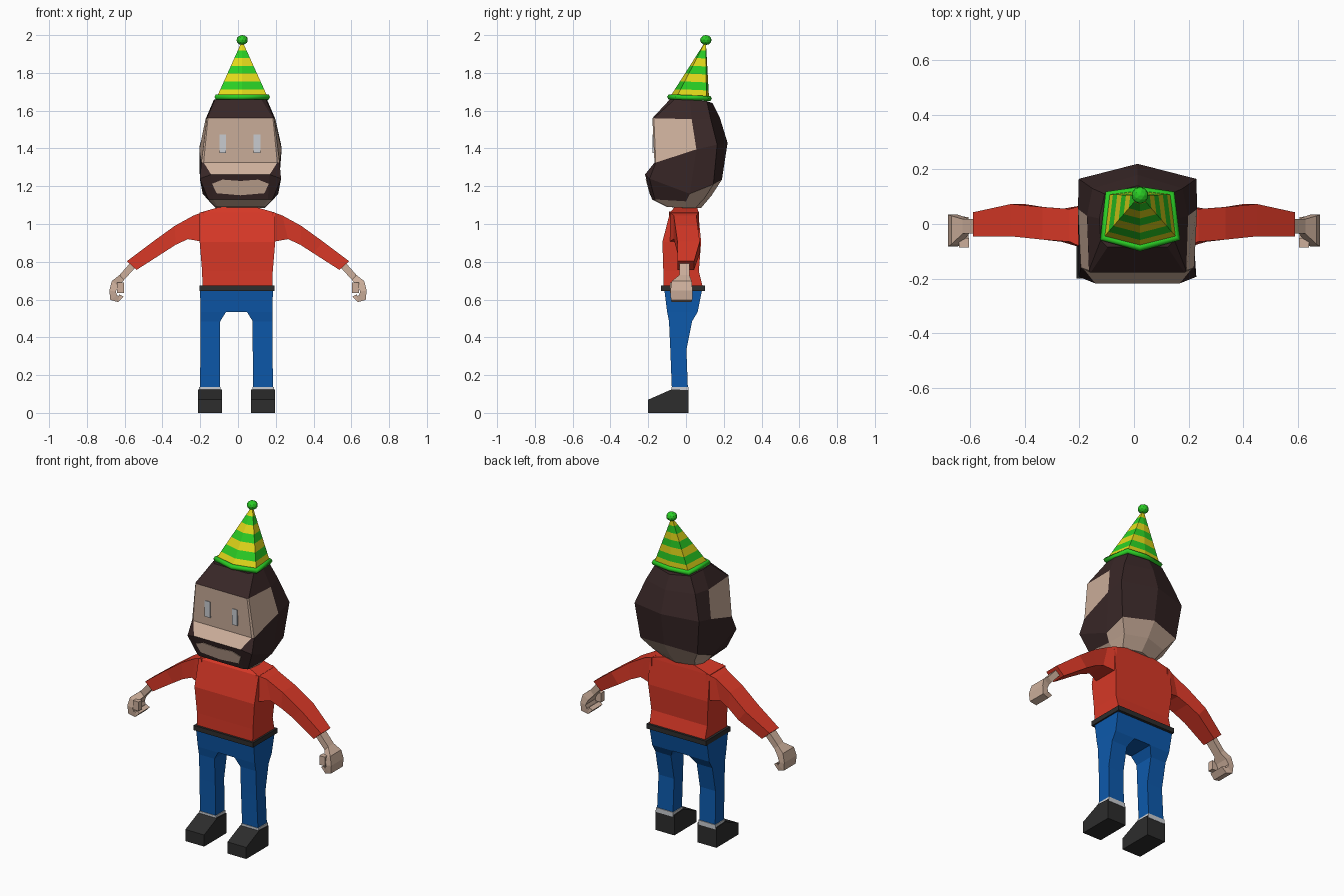
import bpy, bmesh
from mathutils import Vector

cube = bpy.data.objects.get("Cube")
if cube:
    bpy.data.objects.remove(cube)


def material(name, *rgb):
    m = bpy.data.materials.new(name)
    m.use_nodes = True
    m.diffuse_color = (*rgb, 1)
    m.node_tree.nodes["Principled BSDF"].inputs["Base Color"].default_value = (*rgb, 1)
    return m


SKIN = material("skin", .61, .43, .33)
HAIR = material("dark brown hair", .04, .02, .02)
RED = material("red sweater", .69, .04, .02)
BLUE = material("blue denim", .004, .1, .41)
BLACK = material("charcoal leather", .026, .026, .026)
GREY = material("light grey", .58, .6, .63)
GREEN = material("party green", .023, .61, .018)
YELLOW = material("party yellow", .75, .68, .01)


def finish(name, bm, mats):
    bmesh.ops.recalc_face_normals(bm, faces=bm.faces)
    me = bpy.data.meshes.new(name)
    bm.to_mesh(me)
    bm.free()
    for m in mats:
        me.materials.append(m)
    ob = bpy.data.objects.new(name, me)
    bpy.context.scene.collection.objects.link(ob)
    return ob


def loft(name, rings, mats, rule=lambda level, side: 0, caps=(0, 0)):
    """Skin a stack of equal rings; rule picks the material of each face."""
    bm = bmesh.new()
    vs = [[bm.verts.new(p) for p in ring] for ring in rings]
    n = len(rings[0])
    for i in range(len(rings) - 1):
        for j in range(n):
            k = (j + 1) % n
            f = bm.faces.new((vs[i][j], vs[i][k], vs[i + 1][k], vs[i + 1][j]))
            f.material_index = rule(i, j)
    for ring, c in ((vs[0], caps[0]), (vs[-1], caps[1])):
        bm.faces.new(ring).material_index = c
    return finish(name, bm, mats)


def rect(x0, x1, y0, y1, z):
    return [(x0, y0, z), (x1, y0, z), (x1, y1, z), (x0, y1, z)]


def box(name, x0, x1, y0, y1, z0, z1, mat):
    return loft(name, [rect(x0, x1, y0, y1, z0), rect(x0, x1, y0, y1, z1)], [mat])


# Head: each level lists front, side-front, side-middle, back corner, back ridge
HX = .013
levels = [
    [(.11, -.085, 1.66), (.135, -.06, 1.66), (.14, .02, 1.66), (.12, .11, 1.65), (0, .14, 1.64)],
    [(.172, -.178, 1.56), (.178, -.17, 1.56), (.185, .03, 1.555), (.165, .13, 1.56), (0, .18, 1.56)],
    [(.195, -.167, 1.325), (.207, -.16, 1.325), (.218, .055, 1.395), (.215, .165, 1.42), (0, .22, 1.43)],
    [(.155, -.217, 1.262), (.215, -.193, 1.24), (.2, .02, 1.16), (.19, .145, 1.21), (0, .19, 1.235)],
    [(.145, -.18, 1.13), (.17, -.165, 1.13), (.165, .0, 1.12), (.14, .1, 1.14), (0, .135, 1.15)],
    [(.12, -.1, 1.09), (.13, -.09, 1.09), (.13, .0, 1.085), (.11, .05, 1.085), (0, .08, 1.085)],
]
rings = []
for half in levels:
    mirrored = [(-x, y, z) for x, y, z in reversed(half[:-1])]
    rings.append([(x + HX, y, z) for x, y, z in half + mirrored])
FRONT, CHEEKS = {8}, {0, 1, 6, 7, 8}


def head_rule(level, side):
    if level == 1:
        return 0 if side in CHEEKS else 1
    if level == 2:
        return 0 if side in FRONT else 1
    if level == 3:
        return 1 if side in CHEEKS else 0
    return 1 if level == 0 else 0


loft("head", rings, [SKIN, HAIR], head_rule, (1, 0))

# Mouth plate lying on the sloped beard front
mouth = [(-.15, 1.213), (-.095, 1.235), (0, 1.228), (.095, 1.235), (.15, 1.213),
         (.127, 1.163), (0, 1.152), (-.127, 1.163)]


def beard_y(z):
    return -.217 + (1.262 - z) * .28


loft("mouth", [[(x + HX, beard_y(z) - d, z) for x, z in mouth] for d in (.004, -.003)], [SKIN])

for side, word in ((1, "left"), (-1, "right")):
    x = .01 + side * .091
    box(word + "_eye", x - .018, x + .018, -.178, -.169, 1.377, 1.473, GREY)

# Party hat: leaning six-sided cone with stripes, rolled brim and pompom
base = [Vector(p) for p in ((-.112, -.05, 1.672), (.022, -.085, 1.672), (.157, -.05, 1.672),
                            (.137, .108, 1.665), (.022, .122, 1.665), (-.093, .108, 1.665))]
apex = Vector((.022, .105, 1.97))
BANDS = 7
loft("party_hat", [[p.lerp(apex, i / BANDS * .97) for p in base] for i in range(BANDS + 1)],
     [YELLOW, GREEN], lambda level, side: level % 2)

curve = bpy.data.curves.new("hat_brim", "CURVE")
curve.dimensions = "3D"
curve.bevel_depth = .015
curve.bevel_resolution = 1
spline = curve.splines.new("POLY")
spline.points.add(len(base) - 1)
for pt, p in zip(spline.points, base):
    pt.co = (*p, 1)
spline.use_cyclic_u = True
curve.materials.append(GREEN)
bpy.context.scene.collection.objects.link(bpy.data.objects.new("hat_brim", curve))

bm = bmesh.new()
bmesh.ops.create_icosphere(bm, subdivisions=2, radius=.031)
bmesh.ops.scale(bm, vec=(1, 1, .85), verts=bm.verts)
bmesh.ops.translate(bm, vec=(.022, .105, 1.974), verts=bm.verts)
finish("hat_pompom", bm, [GREEN])

# Sweater body and belt
torso = [(.095, -.06, .06, 1.09), (.2, -.085, .065, 1.06), (.2, -.125, .08, .905),
         (.187, -.12, .068, .75), (.185, -.12, .088, .67)]
loft("sweater", [rect(-w - .003, w - .003, a, b, z) for w, a, b, z in torso], [RED])
box("belt", -.203, .193, -.133, .1, .646, .675, BLACK)

# Sleeve rings: top x z, bottom x z, front y, back y
sleeve = [(.18, 1.065, .18, .905, -.09, .07), (.235, 1.045, .265, .92, -.065, .055),
          (.335, .99, .33, .89, -.057, .062), (.45, .907, .4, .845, -.045, .073),
          (.588, .803, .537, .757, -.046, .043)]
# Curled hand path: x z, thickness direction x z, front y, back y
hand = [(.55, .79, .012, .014, -.035, .02), (.615, .717, .012, .013, -.035, .018),
        (.65, .685, .018, .013, -.075, .03), (.664, .645, .017, .003, -.083, .035),
        (.658, .61, .018, -.012, -.08, .033), (.632, .603, .003, -.016, -.075, .028),
        (.618, .622, -.012, -.006, -.072, .025)]
# Leg levels: inner x, outer x, front y, back y, z
leg = [(0, .193, -.115, .086, .655), (0, .19, -.1, .062, .535), (.055, .19, -.1, .062, .535),
       (.086, .19, -.09, .032, .485), (.086, .19, -.083, .002, .335), (.088, .194, -.075, .01, .13)]
shoe = [(-.2, 0), (-.2, .07), (-.075, .125), (.012, .12), (.012, 0)]
LX = -.008

for s, word in ((1, "left"), (-1, "right")):
    loft(word + "_sleeve", [[(s * tx, f, tz), (s * tx, b, tz), (s * bx, b, bz), (s * bx, f, bz)]
                            for tx, tz, bx, bz, f, b in sleeve], [RED])
    loft(word + "_hand", [[(s * (x + dx), f, z + dz), (s * (x + dx), b, z + dz),
                           (s * (x - dx), b, z - dz), (s * (x - dx), f, z - dz)]
                          for x, z, dx, dz, f, b in hand], [SKIN])
    thumb = sorted((s * .603, s * .64))
    box(word + "_thumb", *thumb, -.086, -.052, .635, .69, SKIN)
    loft(word + "_trouser_leg", [rect(s * a + LX, s * b + LX, f, k, z) for a, b, f, k, z in leg], [BLUE])
    ankle = sorted((s * .084 + LX, s * .198 + LX))
    box(word + "_sock_cuff", *ankle, -.078, .014, .11, .137, GREY)
    loft(word + "_shoe", [[(s * x + LX, y, z) for y, z in shoe] for x in (.078, .203)], [BLACK])
